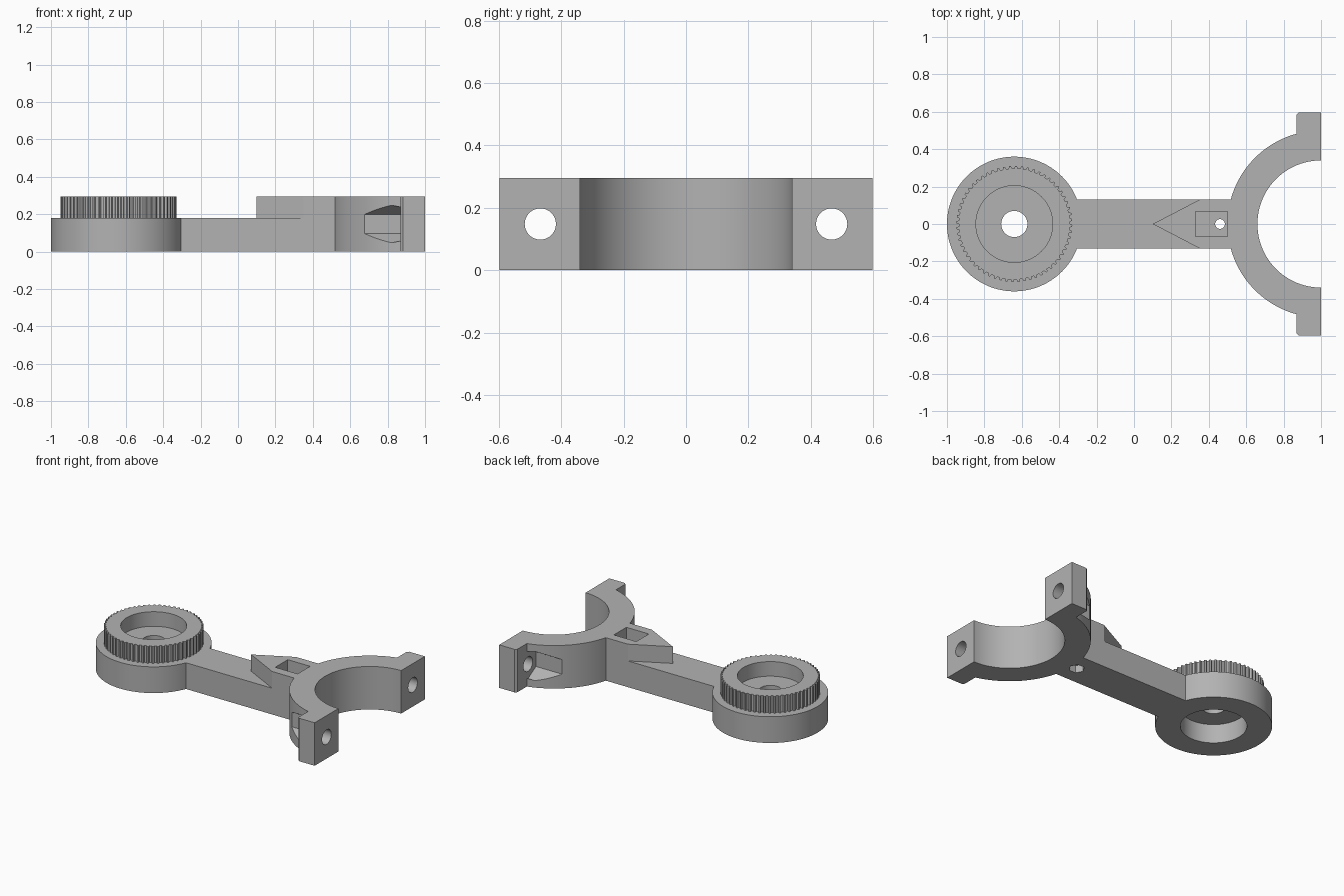
import bpy, bmesh, math
from mathutils import Matrix

if "Cube" in bpy.data.objects:
    bpy.data.objects.remove(bpy.data.objects["Cube"], do_unlink=True)

grey = bpy.data.materials.new("plain grey")
grey.use_nodes = True
colour = (0.45, 0.45, 0.45, 1)
grey.diffuse_color = colour
grey.node_tree.nodes["Principled BSDF"].inputs["Base Color"].default_value = colour

HUB_X, RING_X = -0.64, 1.0      # hub and clamp centres
LOW, TOP = 0.18, 0.295          # arm height and full height
BOLT_Y, BOLT_Z = 0.467, 0.148   # clamp bolt axis


def prism(name, outline, z0, z1, matrix=None):
    """Extrude a flat outline from z0 to z1, then place it with a matrix."""
    bm = bmesh.new()
    face = bm.faces.new([bm.verts.new((x, y, z0)) for x, y in outline])
    wall = bmesh.ops.extrude_face_region(bm, geom=[face])["geom"]
    bmesh.ops.translate(bm, vec=(0, 0, z1 - z0),
                        verts=[v for v in wall if isinstance(v, bmesh.types.BMVert)])
    if matrix:
        bm.transform(matrix)
    bmesh.ops.recalc_face_normals(bm, faces=bm.faces)
    mesh = bpy.data.meshes.new(name)
    bm.to_mesh(mesh)
    bm.free()
    mesh.materials.append(grey)
    ob = bpy.data.objects.new(name, mesh)
    bpy.context.collection.objects.link(ob)
    return ob


def circle(cx, cy, r, n=96, turn=0.0):
    return [(cx + r * math.cos(turn + math.tau * i / n),
             cy + r * math.sin(turn + math.tau * i / n)) for i in range(n)]


def half_arc(r, n=64):
    angles = [math.pi / 2 + math.pi * i / n for i in range(n + 1)]
    return [(RING_X + r * math.cos(a), r * math.sin(a)) for a in angles]


def rect(x0, x1, y0, y1):
    return [(x0, y0), (x1, y0), (x1, y1), (x0, y1)]


def combine(body, other, operation):
    mod = body.modifiers.new(operation.lower(), 'BOOLEAN')
    mod.operation, mod.solver, mod.object = operation, 'EXACT', other
    bpy.context.view_layer.objects.active = body
    bpy.ops.object.modifier_apply(modifier=mod.name)
    bpy.data.objects.remove(other, do_unlink=True)


# Gear outline with square-cut teeth
TEETH = 60
gear = []
for i in range(TEETH):
    for step, r in ((0.0, 0.297), (0.4, 0.297), (0.55, 0.31), (0.85, 0.31)):
        a = math.tau * (i + step) / TEETH
        gear.append((HUB_X + r * math.cos(a), r * math.sin(a)))

# Solid parts: hub, gear, arm, arrow-shaped riser, clamp half-ring
body = prism("geared_clamp_arm", circle(HUB_X, 0, 0.36, 128), 0, LOW)
riser = [(0.1, 0), (0.35, -0.13), (0.56, -0.13), (0.56, 0.13), (0.35, 0.13)]
solids = [
    prism("arm", rect(-0.4, 0.56, -0.13, 0.13), 0, LOW),
    prism("gear", gear, LOW - 0.03, TOP),
    prism("riser", riser, LOW - 0.03, TOP),
    prism("clamp", half_arc(0.5) + half_arc(0.34)[::-1], 0, TOP),
]
# Bolt tabs with a small outer chamfer
for s in (-1, 1):
    tab = [(0.87, 0.42 * s), (1.0, 0.42 * s), (1.0, 0.597 * s),
           (0.882, 0.597 * s), (0.87, 0.585 * s)]
    solids.append(prism("tab", tab, 0, TOP))
for part in solids:
    combine(body, part, 'UNION')

# Cuts: hub recesses and bore, riser pocket with screw hole and nut recess
cuts = [
    prism("top_recess", circle(HUB_X, 0, 0.205), 0.195, 0.4),
    prism("bottom_recess", circle(HUB_X, 0, 0.205), -0.1, 0.13),
    prism("bore", circle(HUB_X, 0, 0.07, 48), -0.2, 0.5),
    prism("pocket", rect(0.33, 0.5, -0.068, 0.068), 0.18, 0.4),
    prism("screw_hole", circle(0.46, 0, 0.026, 32), -0.2, 0.5),
    prism("nut_recess", circle(0.46, 0, 0.05, 6), -0.1, 0.05),
]
# Bolt holes and hexagonal head pockets, lying along x
along_x = Matrix.Rotation(math.pi / 2, 4, 'Y')
for s in (-1, 1):
    place = Matrix.Translation((0, s * BOLT_Y, BOLT_Z)) @ along_x
    cuts.append(prism("bolt_hole", circle(0, 0, 0.05, 40), 0.8, 1.1, place))
    cuts.append(prism("head_pocket", circle(0, 0, 0.1, 6), 0.5, 0.872, place))
for part in cuts:
    combine(body, part, 'DIFFERENCE')

# Smooth the round walls and keep the edges sharp
bpy.ops.object.select_all(action='DESELECT')
body.select_set(True)
bpy.context.view_layer.objects.active = body
bpy.ops.object.shade_smooth_by_angle(angle=math.radians(20))
